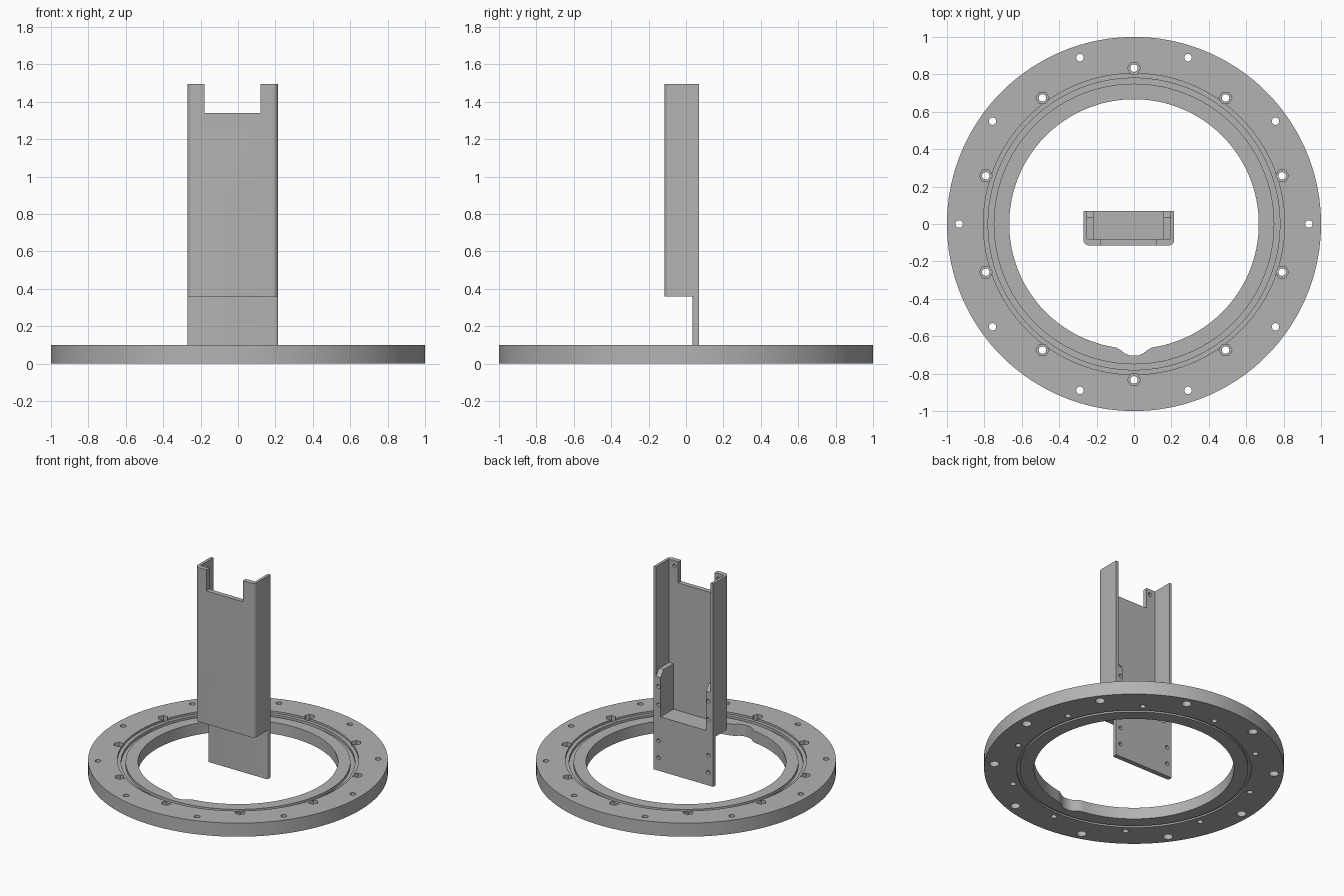
import bpy, bmesh, math
from mathutils import Vector

if "Cube" in bpy.data.objects:
    bpy.data.objects.remove(bpy.data.objects["Cube"])

grey = bpy.data.materials.new("metal_grey")
grey.diffuse_color = (0.45, 0.45, 0.45, 1)
grey.use_nodes = True
grey.node_tree.nodes["Principled BSDF"].inputs["Base Color"].default_value = grey.diffuse_color


def finish(name, bm):
    bmesh.ops.recalc_face_normals(bm, faces=bm.faces)
    me = bpy.data.meshes.new(name)
    bm.to_mesh(me)
    bm.free()
    me.materials.append(grey)
    ob = bpy.data.objects.new(name, me)
    bpy.context.collection.objects.link(ob)
    return ob


def add_prism(bm, pts, direction):
    """Extrude a closed outline of 3D points along a direction."""
    f = bm.faces.new([bm.verts.new(p) for p in pts])
    ext = bmesh.ops.extrude_face_region(bm, geom=[f])["geom"]
    bmesh.ops.translate(bm, vec=direction,
                        verts=[v for v in ext if isinstance(v, bmesh.types.BMVert)])


def prism(name, pts, direction):
    bm = bmesh.new()
    add_prism(bm, pts, direction)
    return finish(name, bm)


def add_cyl(bm, start, direction, r, n=20):
    """Cylinder (or hexagon) from a start point along y or z."""
    pts = []
    for i in range(n):
        a = 2 * math.pi * i / n
        u, w = r * math.cos(a), r * math.sin(a)
        off = (u, w, 0) if abs(direction[2]) > 0 else (u, 0, w)
        pts.append(Vector(start) + Vector(off))
    add_prism(bm, pts, direction)


def cut(ob, bm):
    """Subtract the cutter mesh and bake the result."""
    cutter = finish("hole_cutter", bm)
    cutter.hide_render = True
    mod = ob.modifiers.new("holes", 'BOOLEAN')
    mod.object, mod.solver, mod.operation = cutter, 'EXACT', 'DIFFERENCE'
    bpy.context.view_layer.update()
    ev = ob.evaluated_get(bpy.context.evaluated_depsgraph_get())
    me = bpy.data.meshes.new_from_object(ev)
    ob.modifiers.clear()
    ob.data = me
    bpy.data.objects.remove(cutter)


def smooth(ob):
    bpy.ops.object.select_all(action='DESELECT')
    ob.select_set(True)
    bpy.context.view_layer.objects.active = ob
    bpy.ops.object.shade_smooth_by_angle(angle=math.radians(30))


# Flange ring: lathed section with top seat and seal grooves
N = 180
H = 0.1
section = [(0.667, 0), (0.762, 0), (0.762, 0.012), (0.782, 0.012), (0.782, 0), (1, 0),
           (1, H), (0.805, H), (0.805, H - 0.015), (0.78, H - 0.015), (0.78, H - 0.035),
           (0.75, H - 0.035), (0.75, H - 0.015), (0.667, H - 0.015)]
bm = bmesh.new()
rings = []
for i in range(N):
    a = 2 * math.pi * i / N
    off = abs((math.degrees(a) - 270) * math.pi / 180 * 0.667)
    # scallop in the bore on the front side
    t = max(0.0, min(1.0, (0.1 - off) / 0.08))
    bump = 0.036 * t * t * (3 - 2 * t)
    rings.append([bm.verts.new(((r + bump * (r < 0.7)) * math.cos(a),
                                (r + bump * (r < 0.7)) * math.sin(a), z)) for r, z in section])
for i in range(N):
    p, q = rings[i], rings[(i + 1) % N]
    for j in range(len(section)):
        k = (j + 1) % len(section)
        bm.faces.new((p[j], q[j], q[k], p[k]))
ring = finish("flange_ring", bm)

# Bolt holes through the ring, then their counterbores and nut pockets
through, pockets = bmesh.new(), bmesh.new()
for k in range(10):
    a = math.radians(36 * k)
    c, s = math.cos(a), math.sin(a)
    add_cyl(through, (0.935 * c, 0.935 * s, -0.05), (0, 0, 0.2), 0.02)
    add_cyl(pockets, (0.935 * c, 0.935 * s, -0.05), (0, 0, 0.1), 0.033)
    a += math.radians(18)
    c, s = math.cos(a), math.sin(a)
    add_cyl(through, (0.833 * c, 0.833 * s, -0.05), (0, 0, 0.2), 0.02)
    add_cyl(pockets, (0.833 * c, 0.833 * s, 0.06), (0, 0, 0.1), 0.035, 6)
cut(ring, through)
cut(ring, pockets)
smooth(ring)

# Bracket dimensions
X0, X1, Y0, Y1 = -0.27, 0.215, -0.115, 0.07
XC = (X0 + X1) / 2
WALL, FRONT, ZB, ZT = 0.02, 0.035, 0.36, 1.495


def rounded_front(y, r):
    """Front edge, left to right, with two rounded corners."""
    pts = []
    for cx, start in ((X0 + r, 180), (X1 - r, 270)):
        for i in range(7):
            a = math.radians(start + 15 * i)
            pts.append((cx + r * math.cos(a), y + r + r * math.sin(a)))
    return pts


# Channel: U section open to the back
outline = [(X0, Y1)] + rounded_front(Y0, 0.03) + [
    (X1, Y1), (X1 - WALL, Y1), (X1 - WALL, Y0 + FRONT), (X0 + WALL, Y0 + FRONT), (X0 + WALL, Y1)]
channel = prism("channel", [(x, y, ZB) for x, y in outline], (0, 0, ZT - ZB))
bm = bmesh.new()
add_prism(bm, [(x, Y0 - 0.1, z) for x, z in
               ((-0.178, 1.34), (0.12, 1.34), (0.12, 1.6), (-0.178, 1.6))], (0, 0.16, 0))
for sx in (-1, 1):
    add_cyl(bm, (XC + sx * 0.178, Y0 + 0.012, 1.455), (0, 0.06, 0), 0.014)
cut(channel, bm)
smooth(channel)

# Channel floor
prism("channel_floor", [(x, y, ZB) for x, y in
      ((X0 + WALL, Y0 + FRONT), (X1 - WALL, Y0 + FRONT), (X1 - WALL, Y1), (X0 + WALL, Y1))],
      (0, 0, 0.04))

# Mounting plate hanging below the channel
outline = [(X0, Y1)] + rounded_front(0.035, 0.012) + [(X1, Y1)]
plate = prism("mounting_plate", [(x, y, 0) for x, y in outline], (0, 0, ZB))
bm = bmesh.new()
for sx in (-1, 1):
    for z in (0.095, 0.22):
        add_cyl(bm, (XC + sx * 0.203, 0.045, z), (0, 0.1, 0), 0.014)
cut(plate, bm)
smooth(plate)

# Chamfered screw ribs inside both side walls
for name, sx in (("left_rib", -1), ("right_rib", 1)):
    x = XC + sx * (X1 - XC - WALL)
    yz = ((Y0 + FRONT, ZB + 0.04), (Y1, ZB + 0.04), (Y1, 0.69), (0.035, 0.735), (Y0 + FRONT, 0.735))
    rib = prism(name, [(x, y, z) for y, z in yz], (-sx * 0.037, 0, 0))
    bm = bmesh.new()
    for z in (0.485, 0.62):
        add_cyl(bm, (XC + sx * 0.203, 0.03, z), (0, 0.1, 0), 0.014)
    cut(rib, bm)
    smooth(rib)
